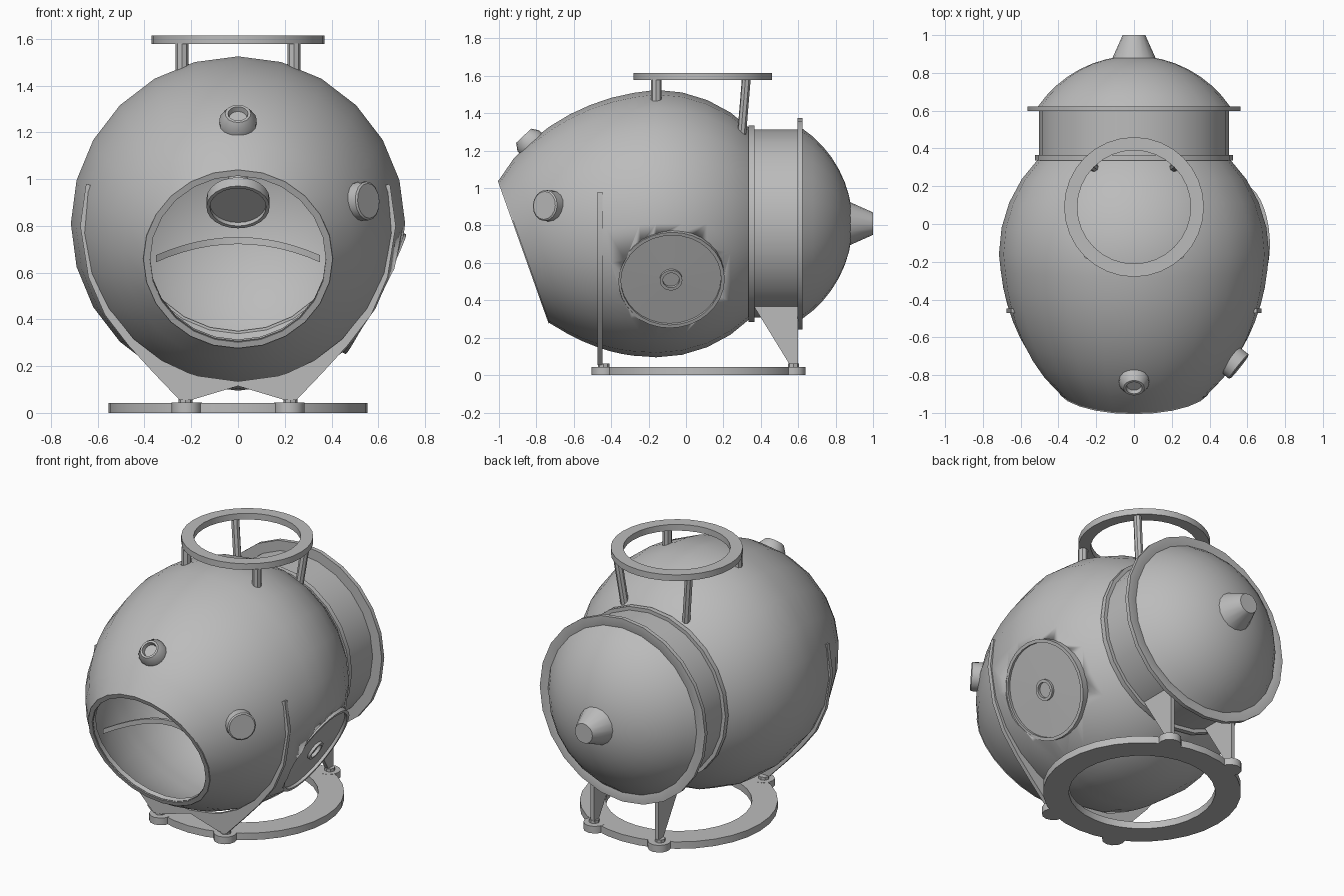
import bpy, bmesh, math
from mathutils import Vector

if "Cube" in bpy.data.objects:
    bpy.data.objects.remove(bpy.data.objects["Cube"])

grey = bpy.data.materials.new("hull grey")
grey.diffuse_color = (0.5, 0.5, 0.5, 1)
grey.use_nodes = True
grey.node_tree.nodes["Principled BSDF"].inputs["Base Color"].default_value = grey.diffuse_color
AX = 0.81          # height of the main axis
SEG = 24


def finish(name, bm, angle=35):
    bmesh.ops.recalc_face_normals(bm, faces=bm.faces[:])
    me = bpy.data.meshes.new(name)
    bm.to_mesh(me)
    bm.free()
    me.materials.append(grey)
    ob = bpy.data.objects.new(name, me)
    bpy.context.collection.objects.link(ob)
    bpy.ops.object.select_all(action='DESELECT')
    ob.select_set(True)
    bpy.context.view_layer.objects.active = ob
    bpy.ops.object.shade_smooth_by_angle(angle=math.radians(angle))
    return ob


def skin(name, rings, closed=False):
    """Skin a list of point rings; a one-point ring is a pole."""
    bm = bmesh.new()
    vs = [[bm.verts.new(p) for p in ring] for ring in rings]
    pairs = list(zip(vs, vs[1:])) + ([(vs[-1], vs[0])] if closed else [])
    for a, b in pairs:
        n = max(len(a), len(b))
        for i in range(n):
            j = (i + 1) % n
            if len(a) == 1:
                bm.faces.new((a[0], b[i], b[j]))
            elif len(b) == 1:
                bm.faces.new((a[i], b[0], a[j]))
            else:
                bm.faces.new((a[i], b[i], b[j], a[j]))
    return finish(name, bm)


def lathe(name, profile, loc, axis, n=SEG, closed=False):
    """Turn (radius, height) points round an axis."""
    q = Vector(axis).to_track_quat('Z', 'Y')
    loc = Vector(loc)
    rings = []
    for r, h in profile:
        k = n if r > 0 else 1
        rings.append([loc + q @ Vector((r * math.cos(i * math.tau / n), r * math.sin(i * math.tau / n), h))
                      for i in range(k)])
    return skin(name, rings, closed)


def rod(name, a, b, r, n=8):
    d = Vector(b) - Vector(a)
    return lathe(name, [(0, 0), (r, 0), (r, d.length), (0, d.length)], a, d, n)


def plate(name, pts, depth):
    bm = bmesh.new()
    f = bm.faces.new([bm.verts.new(p) for p in pts])
    g = bmesh.ops.extrude_face_region(bm, geom=[f])
    bmesh.ops.translate(bm, vec=depth, verts=[e for e in g['geom'] if isinstance(e, bmesh.types.BMVert)])
    return finish(name, bm)


# Hollow egg-shaped hull: sphere at the back, tilted loft to the opening in front
TILT = math.radians(19.6)


def hull_rings(inset):
    rings = [[Vector((0, -0.16 + 0.715 - inset, AX))]]
    specs = []
    for k in range(1, 9):
        a = math.radians(90 * k / 8)
        R = 0.715 - inset
        specs.append((-0.16 + R * math.cos(a), AX, 0, R * math.sin(a)))
    for k in range(1, 9):
        t = k / 8
        s = 0.821 * t ** 0.95
        specs.append((-0.16 - 0.705 * t, AX - 0.15 * t ** 1.6, TILT * t,
                      0.71 * math.sqrt(1 - s * s) - inset))
    for y, z, tilt, r in specs:
        up = Vector((0, -math.sin(tilt), math.cos(tilt)))
        rings.append([Vector((0, y, z)) + r * (math.cos(i * math.tau / SEG) * Vector((1, 0, 0))
                     + math.sin(i * math.tau / SEG) * up) for i in range(SEG)])
    return rings


hull = skin("hull", hull_rings(0) + hull_rings(0.03)[::-1])

# Flat cut for the side hatch
HATCH, HN = (0.585, -0.08, 0.51), (0.89, 0.05, -0.45)
cutter = lathe("hatch_cutter", [(0, -0.12), (0.28, -0.12), (0.28, 0.3), (0, 0.3)], HATCH, HN, 32)
cutter.hide_render = True
mod = hull.modifiers.new("cut", 'BOOLEAN')
mod.operation, mod.object, mod.solver = 'DIFFERENCE', cutter, 'EXACT'
bpy.context.view_layer.objects.active = hull
bpy.ops.object.modifier_apply(modifier="cut")
bpy.data.objects.remove(cutter)

# Side hatch with rim and small port
lathe("side_hatch", [(0, -0.08), (0.287, -0.08), (0.287, 0.005), (0.268, 0.005), (0.268, -0.012),
                     (0.06, -0.008), (0.06, 0.008), (0.044, 0.008), (0.044, -0.01), (0, -0.01)], HATCH, HN, 32)

# Lip round the front opening
fn = (0, -math.cos(TILT), -math.sin(TILT))
lathe("opening_lip", [(0.378, -0.03), (0.408, -0.03), (0.405, 0.006), (0.378, 0.006)],
      (0, -0.865, 0.66), fn, SEG, True)

# Rear drum with two flanges, then dome and nozzle
Y = (0, 1, 0)
lathe("rear_drum", [(0.46, 0.335), (0.525, 0.335), (0.525, 0.365), (0.503, 0.365), (0.503, 0.597),
                    (0.565, 0.597), (0.565, 0.622), (0.5, 0.622), (0.46, 0.6)], (0, 0, AX), Y, SEG, True)
dome = []
for k in range(9):
    a = math.radians(56 * (1 - k / 8))
    dome.append((0.617 * math.sin(a) if k < 8 else 0, 0.273 + 0.617 * math.cos(a)))
lathe("rear_dome", dome, (0, 0, AX), Y)
lathe("nozzle", [(0, 0.86), (0.118, 0.87), (0.06, 1.0), (0, 1.0)], (0, 0, AX), Y, 16)

# Front lamp and side sensor
lathe("front_lamp", [(0, -0.03), (0.08, -0.03), (0.08, 0.012), (0.055, 0.048), (0.043, 0.048),
                     (0.038, 0.025), (0, 0.025)], (0, -0.835, 1.245), (0, -0.69, 0.73), 16)
lathe("side_sensor", [(0, -0.06), (0.083, -0.06), (0.083, 0.03), (0.075, 0.036), (0, 0.036)],
      (0.53, -0.735, 0.905), (0.78, -0.62, 0.06), 16)

# Top ring on four posts
lathe("top_ring", [(0.3, 1.577), (0.37, 1.577), (0.37, 1.615), (0.3, 1.615)], (0, 0.09, 0), (0, 0, 1), 32, True)
for s, side in ((-1, "left"), (1, "right")):
    rod(side + "_front_post", (s * 0.24, -0.16, 1.46), (s * 0.24, -0.16, 1.58), 0.028)
    rod(side + "_rear_post", (s * 0.21, 0.298, 1.29), (s * 0.245, 0.322, 1.58), 0.024)

# Base ring with lugs, bolts and rear fins
lathe("base_ring", [(0.41, 0), (0.555, 0), (0.555, 0.043), (0.41, 0.043)], (0, 0.07, 0), (0, 0, 1), 32, True)
for s, side in ((-1, "left"), (1, "right")):
    for y, end in ((-0.44, "front"), (0.575, "rear")):
        rod(f"{side}_{end}_lug", (s * 0.22, y, 0), (s * 0.22, y, 0.044), 0.065, 12)
        rod(f"{side}_{end}_bolt", (s * 0.225, y, 0.04), (s * 0.225, y, 0.062), 0.03, 8)
    plate(side + "_rear_fin", [(s * 0.22 - 0.012, y, z) for y, z in
          ((0.365, 0.365), (0.555, 0.055), (0.6, 0.055), (0.6, 0.38), (0.365, 0.38))], (0.024, 0, 0))

# Front cradle plate hugging the hull
outer = [(0.2, 0.055), (0.25, 0.055), (0.36, 0.17), (0.47, 0.29), (0.57, 0.42),
         (0.64, 0.58), (0.675, 0.8), (0.65, 0.98)]
inner = []
for x, z in outer:
    a = math.atan2(x, 0.775 - z)
    inner.append((0.64 * math.sin(a), 0.775 - 0.64 * math.cos(a)))
loop = [(0, 0.115)] + outer + inner[::-1] + [(0, 0.135)]
loop += [(-x, z) for x, z in inner] + [(-x, z) for x, z in outer[::-1]]
plate("front_cradle", [(x, -0.472, z) for x, z in loop], (0, 0.025, 0))

# Curved handrail inside the opening
rail = []
for k in range(13):
    x = -0.35 + 0.7 * k / 12
    b = 1 - (x / 0.35) ** 2
    y, z = -0.82 + 0.17 * b, 0.645 + 0.077 * b
    rail.append([(x, y, z), (x, y + 0.02, z), (x, y + 0.02, z + 0.03), (x, y, z + 0.03)])
mid = [[tuple(sum(c) / 4 for c in zip(*rail[e]))] for e in (0, -1)]
skin("handrail", [mid[0]] + rail + [mid[1]])

# Round inner viewer hanging from the ceiling
ix = (0, -0.67, -0.74)
lathe("inner_viewer", [(0, -0.05), (0.135, -0.05), (0.135, 0), (0.12, 0), (0.12, -0.02), (0, -0.02)],
      (0, -0.1, 0.88), ix)
rod("viewer_stem", (0, -0.07, 0.913), (0, 0.23, 1.26), 0.04, 12)
